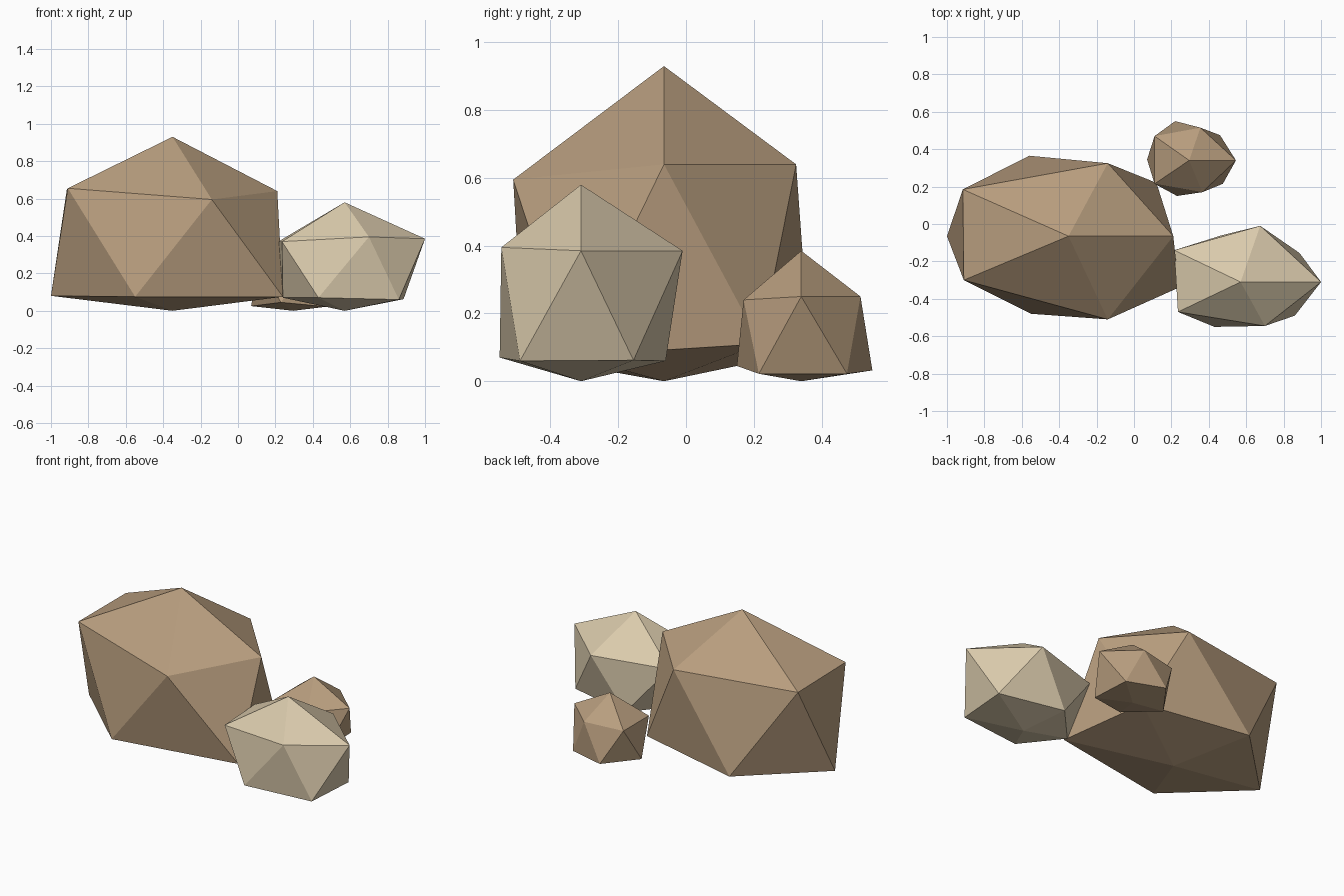
import bpy, bmesh


def material(name, rgb):
    mat = bpy.data.materials.new(name)
    mat.diffuse_color = (*rgb, 1)
    return mat


def rock(name, mat, centre, height, upper, lower):
    """Twenty-sided boulder: tip, two staggered rings of five, base point."""
    bm = bmesh.new()
    top = bm.verts.new((*centre, height))
    base = bm.verts.new((*centre, 0))
    up = [bm.verts.new(p) for p in upper]
    low = [bm.verts.new(p) for p in lower]
    for i in range(5):
        j = (i + 1) % 5
        for face in ((top, up[i], up[j]), (up[i], low[i], up[j]),
                     (low[i], low[j], up[j]), (base, low[j], low[i])):
            bm.faces.new(face)
    bmesh.ops.recalc_face_normals(bm, faces=bm.faces)
    mesh = bpy.data.meshes.new(name)
    bm.to_mesh(mesh)
    bm.free()
    mesh.materials.append(mat)
    bpy.context.collection.objects.link(bpy.data.objects.new(name, mesh))


brown = material("brown_stone", (0.48, 0.34, 0.21))
sand = material("sand_stone", (0.70, 0.59, 0.41))

# Rings run anticlockwise, starting from the +x side
rock("large_rock", brown, (-0.35, -0.065), 0.93,
     [(0.21, -0.065, 0.64), (-0.14, 0.325, 0.64), (-0.915, 0.185, 0.65),
      (-0.91, -0.3, 0.655), (-0.14, -0.51, 0.595)],
     [(0.12, 0.22, 0.11), (-0.56, 0.365, 0.09), (-1.0, -0.065, 0.08),
      (-0.55, -0.48, 0.075), (0.24, -0.34, 0.075)])

# Pale rock at the front right
rock("medium_rock", sand, (0.57, -0.31), 0.58,
     [(1.0, -0.31, 0.385), (0.675, -0.01, 0.385), (0.215, -0.14, 0.37),
      (0.235, -0.47, 0.37), (0.70, -0.545, 0.395)],
     [(0.885, -0.155, 0.062), (0.47, -0.06, 0.06), (0.24, -0.31, 0.07),
      (0.43, -0.55, 0.07), (0.86, -0.49, 0.06)])

# Small rock at the back right
rock("small_rock", brown, (0.295, 0.34), 0.385,
     [(0.545, 0.34, 0.25), (0.355, 0.515, 0.25), (0.11, 0.47, 0.24),
      (0.11, 0.215, 0.24), (0.365, 0.17, 0.24)],
     [(0.46, 0.475, 0.022), (0.22, 0.55, 0.032), (0.07, 0.345, 0.025),
      (0.23, 0.15, 0.045), (0.475, 0.215, 0.022)])
